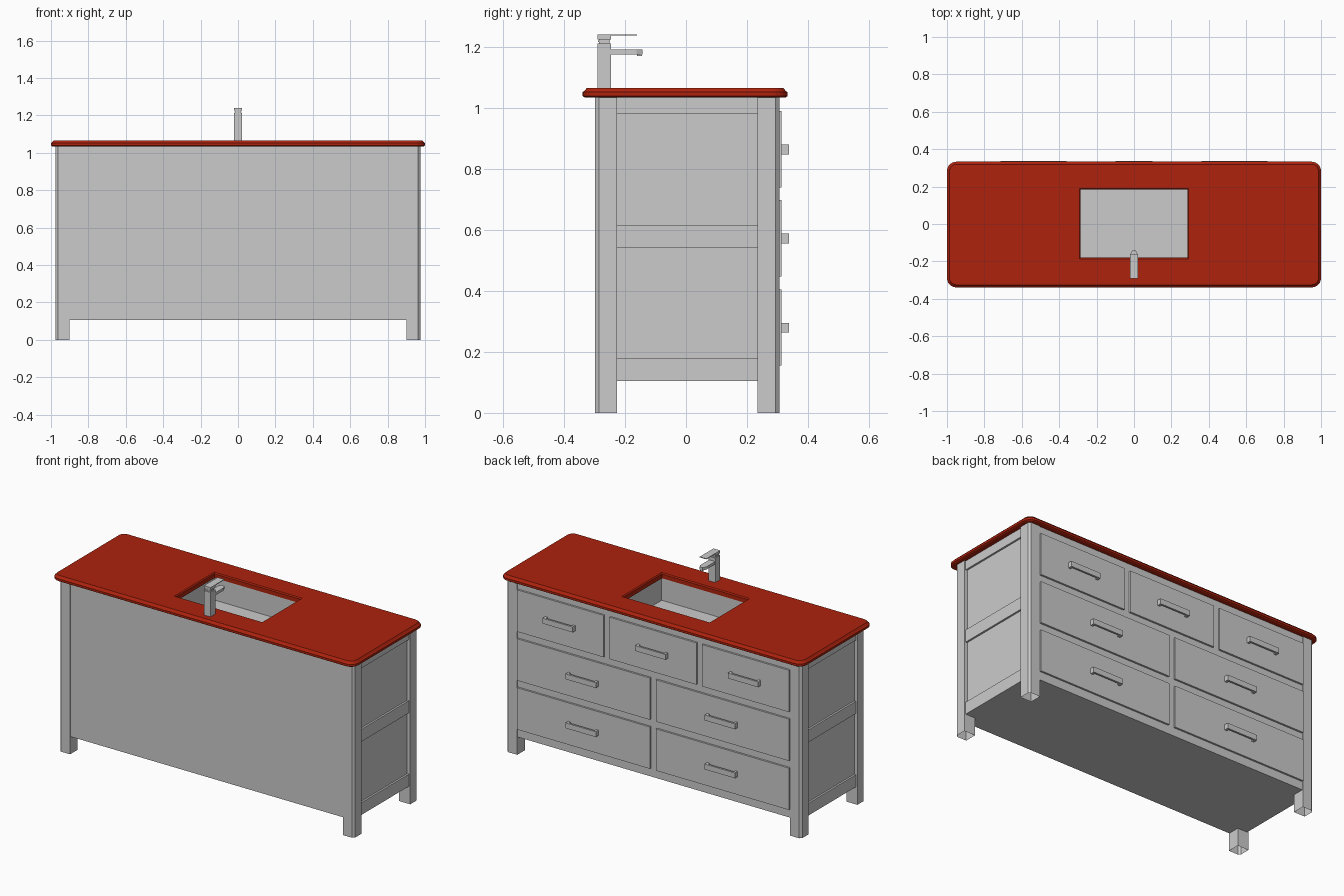
import bpy, bmesh, math

if "Cube" in bpy.data.objects:
    bpy.data.objects.remove(bpy.data.objects["Cube"])


def make_object(name, bm):
    bmesh.ops.recalc_face_normals(bm, faces=bm.faces)
    mesh = bpy.data.meshes.new(name)
    bm.to_mesh(mesh)
    bm.free()
    obj = bpy.data.objects.new(name, mesh)
    bpy.context.collection.objects.link(obj)
    return obj


def loft(name, rings, cap_bottom=True, cap_top=True):
    """Skin a stack of rings that share one point count."""
    bm = bmesh.new()
    loops = [[bm.verts.new(p) for p in ring] for ring in rings]
    n = len(loops[0])
    for a, b in zip(loops, loops[1:]):
        for i in range(n):
            j = (i + 1) % n
            bm.faces.new((a[i], a[j], b[j], b[i]))
    if cap_bottom:
        bm.faces.new(loops[0][::-1])
    if cap_top:
        bm.faces.new(loops[-1])
    return make_object(name, bm)


def rect(x0, x1, y0, y1, z):
    return [(x0, y0, z), (x1, y0, z), (x1, y1, z), (x0, y1, z)]


def box(name, x0, x1, y0, y1, z0, z1, **caps):
    return loft(name, [rect(x0, x1, y0, y1, z0), rect(x0, x1, y0, y1, z1)], **caps)


def rounded(hx, y0, y1, r, z, steps=6):
    pts = []
    for k, (cx, cy) in enumerate([(hx - r, y1 - r), (r - hx, y1 - r),
                                  (r - hx, y0 + r), (hx - r, y0 + r)]):
        for i in range(steps + 1):
            a = math.pi / 2 * (k + i / steps)
            pts.append((cx + r * math.cos(a), cy + r * math.sin(a), z))
    return pts


# Countertop with rounded corners and a stepped edge
Y0, Y1, TOP, UNDER = -0.339, 0.333, 1.066, 1.035
edge = [(0.006, UNDER), (0, UNDER + 0.004), (0, 1.052), (0.006, 1.056), (0.014, TOP)]
counter = loft("countertop", [rounded(1 - d, Y0 + d, Y1 - d, 0.05 - d, z) for d, z in edge])
red = bpy.data.materials.new("red_top")
red.diffuse_color = (0.42, 0.016, 0.004, 1)
red.use_nodes = True
red.node_tree.nodes["Principled BSDF"].inputs["Base Color"].default_value = red.diffuse_color
counter.data.materials.append(red)

# Sink opening with a small chamfer
cutter = loft("sink_cutter", [rect(-h, h, -0.185 + 0.29 - h, 0.19 - 0.29 + h, z)
                              for h, z in [(0.285, 1.0), (0.285, 1.06), (0.297, 1.072)]])
cutter.data.materials.append(red)
cutter.hide_render = True
cutter.hide_viewport = True
cutter.display_type = 'WIRE'
cut = counter.modifiers.new("sink_opening", 'BOOLEAN')
cut.operation = 'DIFFERENCE'
cut.solver = 'EXACT'
cut.object = cutter

# Sink basin, open at the top
box("sink_basin", -0.29, 0.29, -0.185, 0.19, 0.90, UNDER, cap_top=False)

# Cabinet body, open at the top under the counter
LY0, LY1, BASE = -0.298, 0.306, 0.105
box("cabinet_body", -0.955, 0.955, LY0 + 0.003, LY1 - 0.004, BASE, UNDER, cap_top=False)

# Legs: open tubes with a chamfered outer corner
for sx in (-1, 1):
    for sy, yo in ((-1, LY0), (1, LY1)):
        xo, xi, yi, c = sx * 0.975, sx * 0.902, yo - sy * 0.072, 0.012
        prof = [(xi, yi), (xo, yi), (xo, yo - sy * c), (xo - sx * c, yo), (xi, yo)]
        loft("leg", [[(x, y, z) for x, y in prof] for z in (0, UNDER)],
             cap_bottom=False, cap_top=False)
    # Side rails framing the recessed side panels
    for z0, z1 in ((BASE, 0.178), (0.543, 0.617), (0.982, UNDER)):
        xs = sorted((sx * 0.95, sx * 0.966))
        box("side_rail", *xs, LY0 + 0.07, LY1 - 0.07, z0, z1)


def handle(x, z):
    # Bar pull: a U-shaped profile extruded upwards
    w, t, y0, y1 = 0.1, 0.015, 0.31, 0.338
    prof = [(-w, y0), (-w, y1), (w, y1), (w, y0),
            (w - t, y0), (w - t, y1 - 0.011), (t - w, y1 - 0.011), (t - w, y0)]
    loft("drawer_handle", [[(x + px, py, zz) for px, py in prof]
                           for zz in (z - 0.016, z + 0.016)])


# Drawers: three on top, two in each lower row
rows = [(0.155, 0.405, (-0.46, 0.46), 0.44),
        (0.448, 0.698, (-0.46, 0.46), 0.44),
        (0.74, 0.99, (-0.613, 0, 0.613), 0.287)]
for z0, z1, centres, half in rows:
    for x in centres:
        box("drawer_front", x - half, x + half, 0.295, 0.313, z0, z1)
        handle(x, (z0 + z1) / 2 - 0.001)

# Faucet
box("faucet_body", -0.022, 0.022, -0.291, -0.246, TOP - 0.005, 1.212)
box("faucet_neck", -0.017, 0.017, -0.286, -0.251, 1.21, 1.227)
box("faucet_collar", -0.019, 0.019, -0.288, -0.249, 1.216, 1.221)
box("faucet_cap", -0.022, 0.022, -0.291, -0.246, 1.225, 1.239)
box("faucet_lever", -0.022, 0.022, -0.291, -0.161, 1.237, 1.241)
spout = [(-0.02, -0.25), (0.02, -0.25), (0.02, -0.163), (0.01, -0.143),
         (-0.01, -0.143), (-0.02, -0.163)]
loft("faucet_spout", [[(x, y, z) for x, y in spout] for z in (1.175, 1.191)])
box("faucet_outlet", -0.008, 0.008, -0.16, -0.145, 1.17, 1.177)
